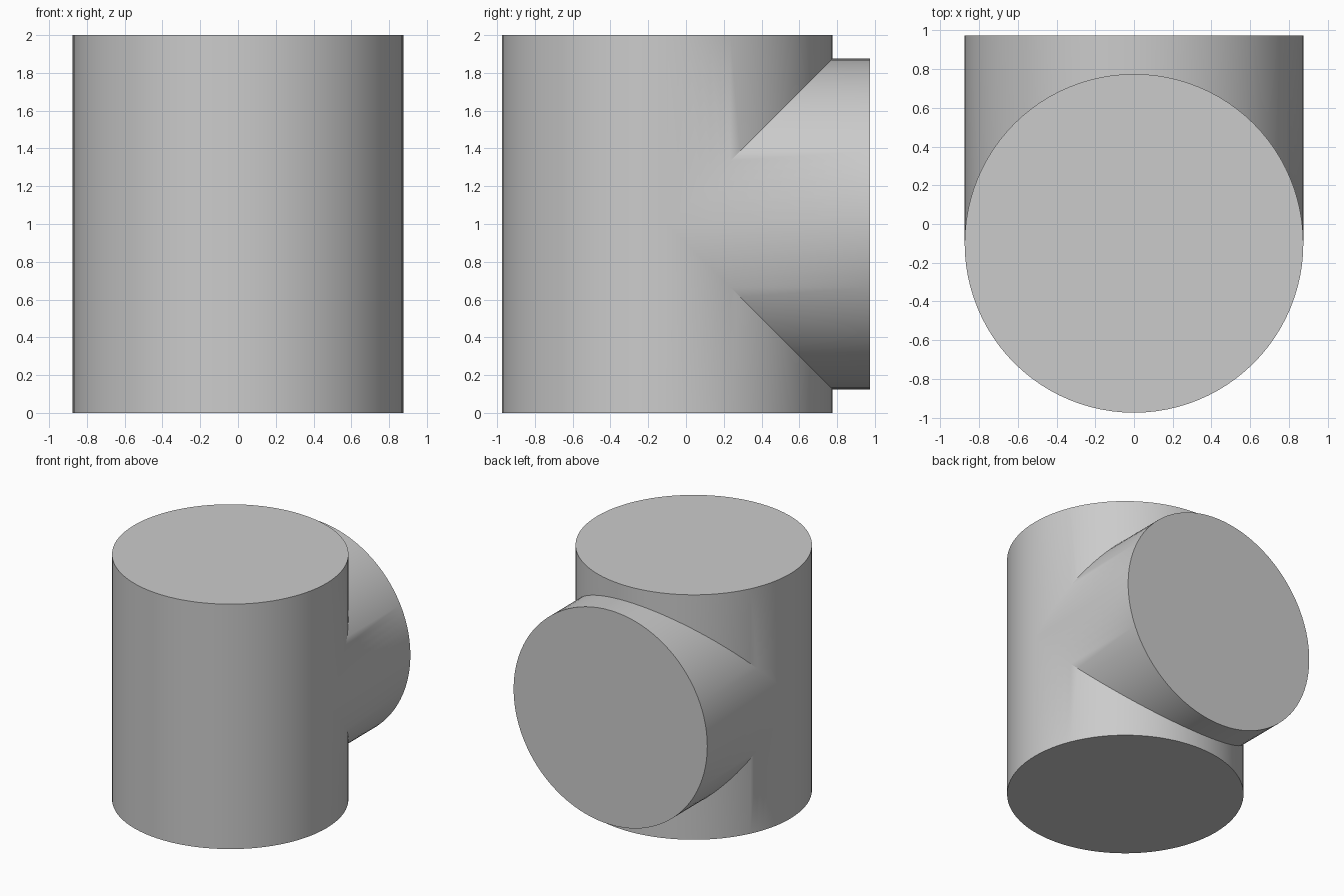
import bpy, bmesh, math

cube = bpy.data.objects.get("Cube")
if cube:
    bpy.data.objects.remove(cube, do_unlink=True)

RADIUS, HEIGHT, SEGMENTS = 0.875, 2.0, 96
AXIS_Y, BRANCH_END, MID = -0.1, 0.975, 1.0

grey = bpy.data.materials.new("plain grey")
grey.use_nodes = True
colour = (0.6, 0.6, 0.6, 1)
grey.diffuse_color = colour
grey.node_tree.nodes["Principled BSDF"].inputs["Base Color"].default_value = colour

bm = bmesh.new()


def ring(point):
    """Ring of vertices from a function of cosine and sine offsets."""
    angles = [math.tau * i / SEGMENTS for i in range(SEGMENTS)]
    return [bm.verts.new(point(RADIUS * math.cos(a), RADIUS * math.sin(a))) for a in angles]


def wall(first, second):
    for i in range(SEGMENTS):
        j = (i + 1) % SEGMENTS
        bm.faces.new((first[i], first[j], second[j], second[i]))


# Upright cylinder: lower and upper halves, cut back where the branch leaves
for end, sign in ((0, -1), (HEIGHT, 1)):
    rim = ring(lambda c, s: (c, AXIS_Y + s, end))
    seam = ring(lambda c, s: (c, AXIS_Y + s, MID + sign * max(s, 0)))
    wall(rim, seam)
    bm.faces.new(rim)

# Horizontal branch: starts on the mitred seam and ends in a flat cap
seam = ring(lambda c, s: (c, AXIS_Y + abs(s), MID + s))
rim = ring(lambda c, s: (c, BRANCH_END, MID + s))
wall(seam, rim)
bm.faces.new(rim)

# Weld the parts into one closed surface
bmesh.ops.remove_doubles(bm, verts=bm.verts, dist=0.0001)
bmesh.ops.recalc_face_normals(bm, faces=bm.faces)

mesh = bpy.data.meshes.new("tee_pipe")
bm.to_mesh(mesh)
bm.free()
mesh.materials.append(grey)
tee = bpy.data.objects.new("tee_pipe", mesh)
bpy.context.collection.objects.link(tee)

# Smooth walls, with sharp rims and seams
bpy.ops.object.select_all(action="DESELECT")
tee.select_set(True)
bpy.context.view_layer.objects.active = tee
bpy.ops.object.shade_smooth_by_angle(angle=math.radians(30))
